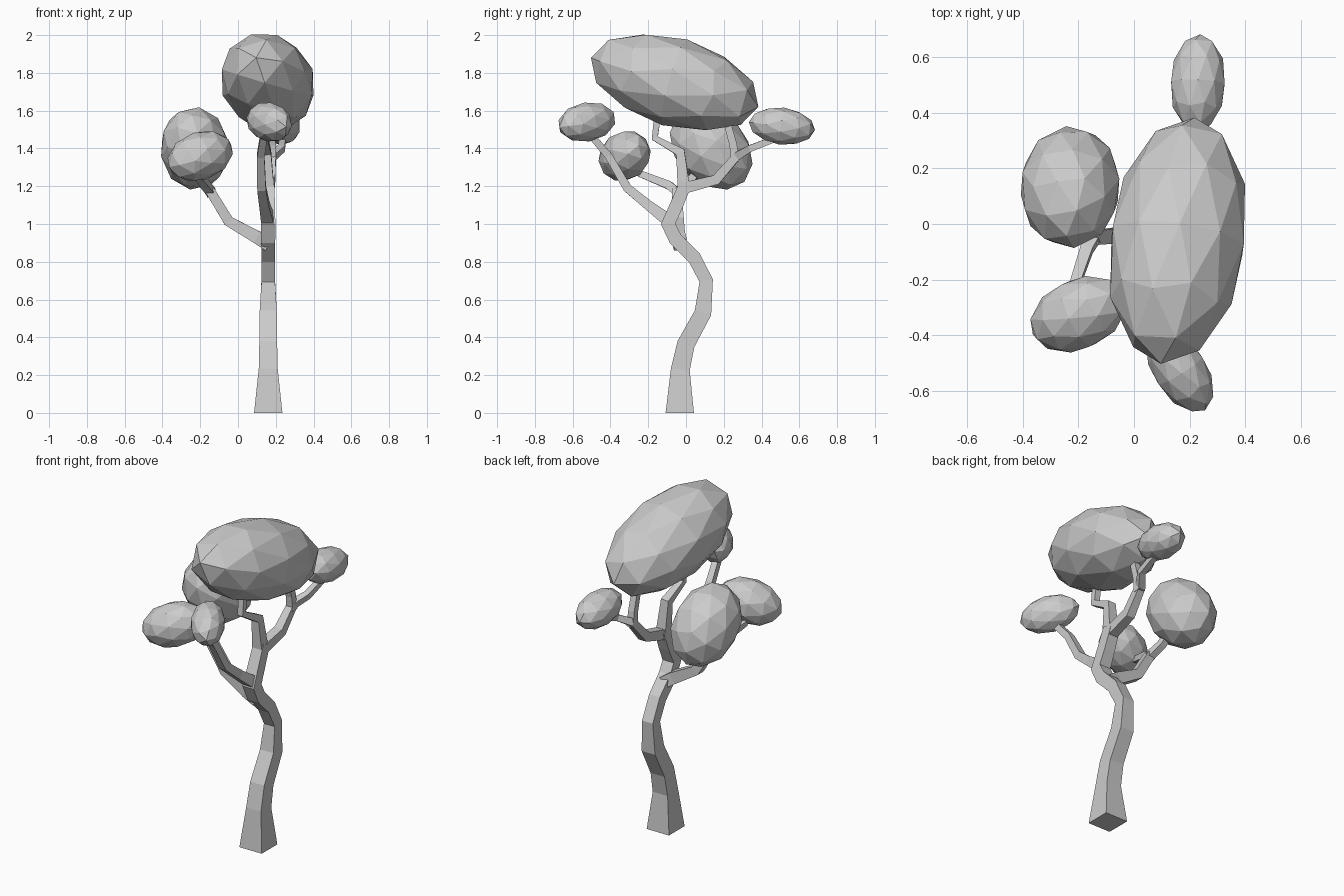
import bpy, bmesh
from mathutils import Vector, Matrix

if "Cube" in bpy.data.objects:
    bpy.data.objects.remove(bpy.data.objects["Cube"])


def finish(bm, name):
    bmesh.ops.recalc_face_normals(bm, faces=bm.faces)
    mesh = bpy.data.meshes.new(name)
    bm.to_mesh(mesh)
    bm.free()
    obj = bpy.data.objects.new(name, mesh)
    bpy.context.collection.objects.link(obj)
    return obj


def limb(name, path, ref=(1, 0, 0)):
    """Square tube through (x, y, z, half width) points."""
    bm = bmesh.new()
    pts = [Vector(p[:3]) for p in path]
    rings = []
    for i, p in enumerate(pts):
        d_in = (p - pts[i - 1]).normalized() if i else Vector()
        d_out = (pts[i + 1] - p).normalized() if i < len(pts) - 1 else Vector()
        t = (d_in + d_out).normalized()
        if p.z == 0:
            t = Vector((0, 0, 1))
        u = Vector(ref)
        u = (u - t * u.dot(t)).normalized()
        v = t.cross(u)
        w = path[i][3]
        rings.append([bm.verts.new(p + (u * a + v * b) * w)
                      for a, b in ((-1, -1), (1, -1), (1, 1), (-1, 1))])
    for r0, r1 in zip(rings, rings[1:]):
        for k in range(4):
            j = (k + 1) % 4
            bm.faces.new((r0[k], r0[j], r1[j], r1[k]))
    bm.faces.new(rings[0])
    bm.faces.new(rings[-1])
    return finish(bm, name)


def foliage(name, centre, axis, size):
    """Faceted ellipsoid; size = (side, height, half length along axis)."""
    bm = bmesh.new()
    bmesh.ops.create_icosphere(bm, subdivisions=2, radius=1.02)
    rot = Vector(axis).to_track_quat('Z', 'Y').to_matrix().to_4x4()
    bm.transform(Matrix.Translation(centre) @ rot @ Matrix.Diagonal((*size, 1)))
    return finish(bm, name)


# Winding trunk up to the high fork
limb("trunk", [(.16, -.033, 0, .075), (.16, -.03, .23, .05), (.16, 0, .365, .047),
               (.16, .09, .53, .045), (.16, .107, .70, .036), (.16, .045, .82, .036),
               (.16, -.055, .92, .037), (.16, -.095, 1.0, .038),
               (.16, -.05, 1.1, .035), (.16, 0, 1.22, .033)])

# Branches
limb("front_branch", [(.16, -.08, 1.01, .035), (.14, -.2, 1.1, .026), (.125, -.31, 1.19, .023),
                      (.12, -.41, 1.36, .02), (.14, -.52, 1.49, .018)])
limb("crown_branch", [(.16, -.01, 1.17, .033), (.15, -.03, 1.38, .025),
                      (.14, -.165, 1.455, .018), (.14, -.15, 1.58, .018)])
limb("back_branch", [(.16, -.01, 1.19, .03), (.17, .16, 1.235, .027),
                     (.18, .27, 1.36, .022), (.23, .34, 1.4, .018), (.24, .52, 1.47, .016)])
limb("back_crown_branch", [(.18, .26, 1.33, .022), (.18, .25, 1.42, .02), (.18, .2, 1.6, .018)])
limb("side_branch", [(.16, -.03, .89, .034), (.1, -.04, .93, .034), (-.05, -.04, 1.015, .028),
                     (-.15, -.05, 1.18, .025)], ref=(0, 1, 0))
limb("side_front_twig", [(-.14, -.04, 1.165, .022), (-.17, -.09, 1.205, .022),
                         (-.22, -.24, 1.265, .018), (-.21, -.32, 1.33, .018)])
limb("side_back_twig", [(-.14, -.06, 1.16, .022), (-.18, .02, 1.23, .02), (-.22, .12, 1.36, .018)])

# Foliage clumps
foliage("crown_foliage", (.157, -.06, 1.75), (.13, .95, -.28), (.245, .232, .457))
foliage("side_back_foliage", (-.23, .133, 1.4), (.05, .7, -.7), (.18, .187, .245))
foliage("side_front_foliage", (-.2, -.325, 1.36), (1, .45, .35), (.126, .126, .185))
foliage("front_foliage", (.165, -.525, 1.54), (-.53, .85, .15), (.095, .102, .17))
foliage("back_foliage", (.23, .508, 1.518), (.05, 1, -.12), (.099, .097, .173))
